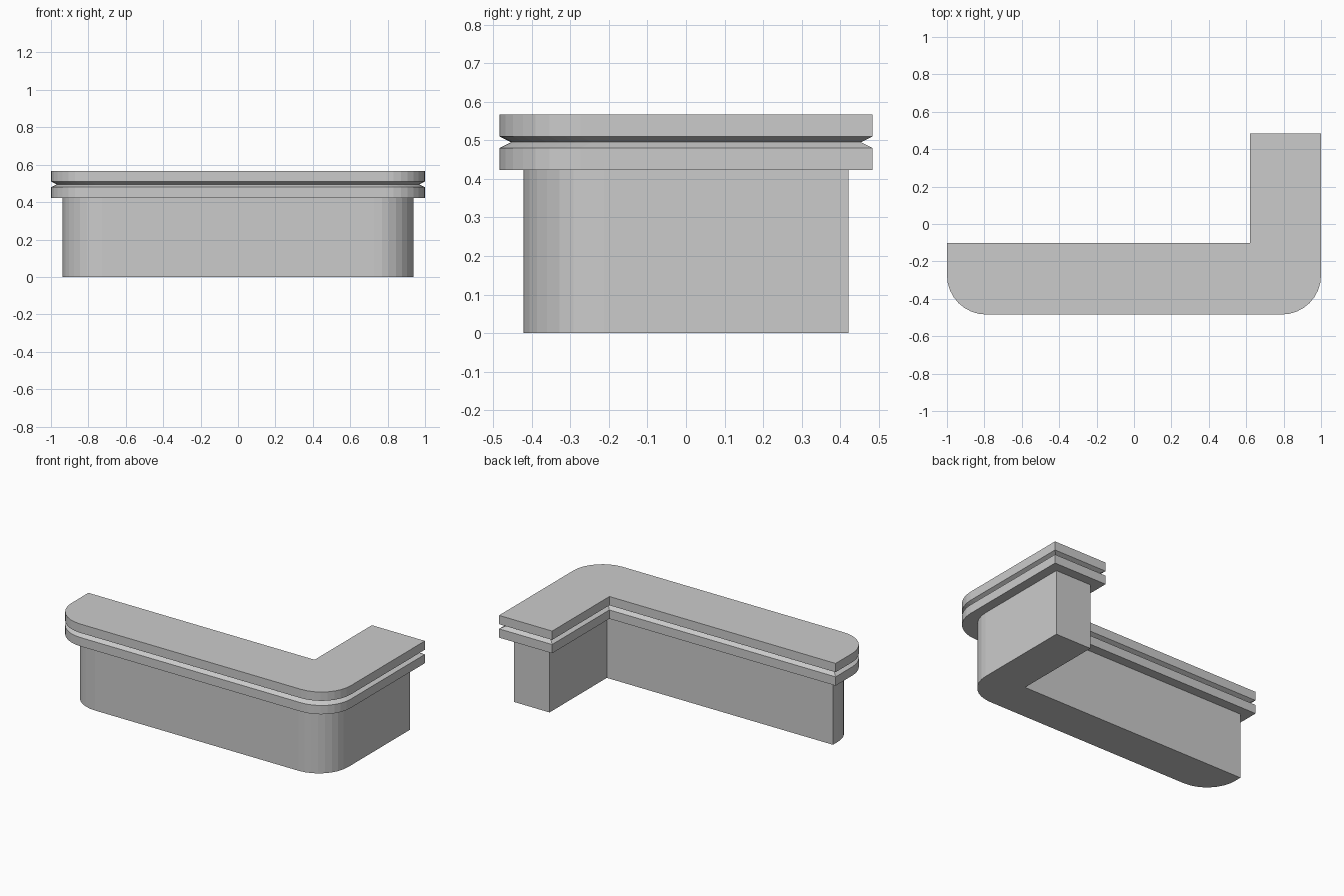
import bpy, bmesh, math

if "Cube" in bpy.data.objects:
    bpy.data.objects.remove(bpy.data.objects["Cube"])

R, SEG = 0.21, 8      # front corner radius and facets per corner


def outline(inset):
    """L-shaped footprint with two rounded front corners."""
    x, y = 1.0 - inset, 0.484 - inset
    pts = []
    for cx, start in ((-x + R, 180), (x - R, 270)):
        for i in range(SEG + 1):
            a = math.radians(start + 90 * i / SEG)
            pts.append((cx + R * math.cos(a), -y + R + R * math.sin(a)))
    pts += [(x, y), (0.62 + inset, y),
            (0.62 + inset, -0.102 - inset), (-x, -0.102 - inset)]
    return pts


def loft(name, levels):
    """Stack footprints (inset, z) and close both ends."""
    bm = bmesh.new()
    rings = [[bm.verts.new((px, py, z)) for px, py in outline(inset)]
             for inset, z in levels]
    for lo, hi in zip(rings, rings[1:]):
        n = len(lo)
        for i in range(n):
            j = (i + 1) % n
            bm.faces.new((lo[i], lo[j], hi[j], hi[i]))
    bm.faces.new(rings[0][::-1])
    bm.faces.new(rings[-1])
    mesh = bpy.data.meshes.new(name)
    bm.to_mesh(mesh)
    bm.free()
    obj = bpy.data.objects.new(name, mesh)
    bpy.context.collection.objects.link(obj)
    return obj


# Counter base
loft("counter_base", [(0.062, 0.0), (0.062, 0.423)])
# Countertop with a V groove around its edge
loft("countertop", [(0.0, 0.423), (0.0, 0.48), (0.03, 0.495),
                    (0.0, 0.51), (0.0, 0.567)])
